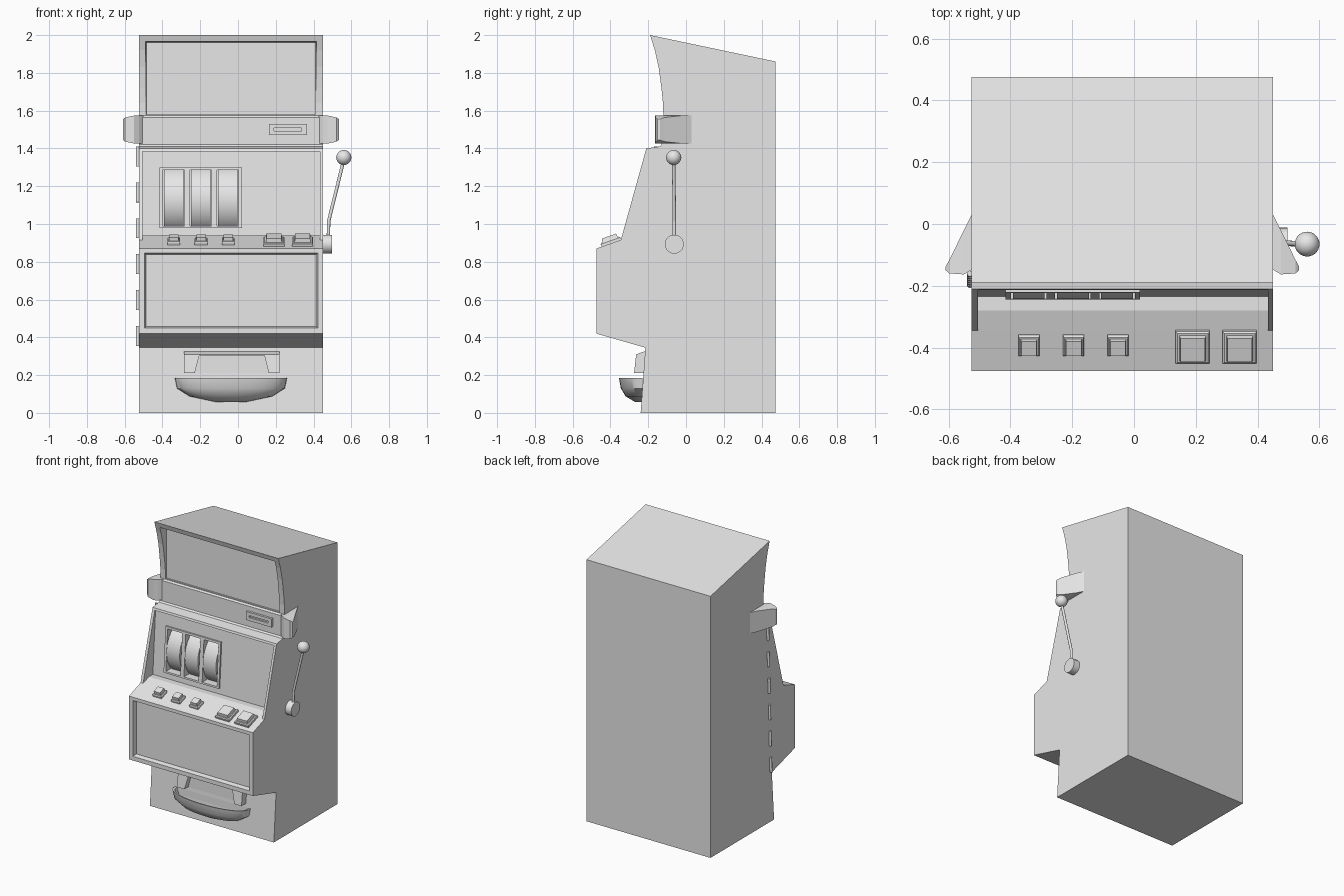
import bpy, bmesh, math
from mathutils import Vector, Matrix

default = bpy.data.objects.get("Cube")
if default:
    bpy.data.objects.remove(default)

grey = bpy.data.materials.new("plain grey")
grey.use_nodes = True
grey.diffuse_color = (0.8, 0.8, 0.8, 1)
grey.node_tree.nodes["Principled BSDF"].inputs["Base Color"].default_value = (0.8, 0.8, 0.8, 1)

LEFT, RIGHT = -0.525, 0.45       # cabinet sides
MID = (LEFT + RIGHT) / 2


def finish(name, bm, smooth=False):
    bmesh.ops.recalc_face_normals(bm, faces=bm.faces)
    mesh = bpy.data.meshes.new(name)
    bm.to_mesh(mesh)
    bm.free()
    mesh.materials.append(grey)
    obj = bpy.data.objects.new(name, mesh)
    bpy.context.collection.objects.link(obj)
    if smooth:
        bpy.ops.object.select_all(action="DESELECT")
        obj.select_set(True)
        bpy.context.view_layer.objects.active = obj
        bpy.ops.object.shade_smooth_by_angle(angle=math.radians(40))
    return obj


def loft(name, rings, smooth=False):
    """Closed solid through rings of equal point count."""
    bm = bmesh.new()
    loops = [[bm.verts.new(p) for p in ring] for ring in rings]
    for a, b in zip(loops, loops[1:]):
        for i in range(len(a)):
            j = (i + 1) % len(a)
            bm.faces.new((a[i], a[j], b[j], b[i]))
    bm.faces.new(loops[0])
    bm.faces.new(loops[-1])
    return finish(name, bm, smooth)


def prism(name, profile, x0, x1):
    """Side profile of (y, z) points extruded along x."""
    return loft(name, [[(x, y, z) for y, z in profile] for x in (x0, x1)])


def box(name, x0, x1, y0, y1, z0, z1):
    return prism(name, [(y0, z0), (y1, z0), (y1, z1), (y0, z1)], x0, x1)


def front_rect(x0, x1, y, z0, z1):
    return [(x0, y, z0), (x1, y, z0), (x1, y, z1), (x0, y, z1)]


def rod(name, p, q, r, sides=24):
    p, q = Vector(p), Vector(q)
    bm = bmesh.new()
    turn = (q - p).to_track_quat("Z", "Y").to_matrix().to_4x4()
    bmesh.ops.create_cone(bm, cap_ends=True, segments=sides, radius1=r, radius2=r,
                          depth=(q - p).length,
                          matrix=Matrix.Translation((p + q) / 2) @ turn)
    return finish(name, bm, True)


def carve(target, cutters):
    for cutter in cutters:
        mod = target.modifiers.new("carve", "BOOLEAN")
        mod.operation, mod.solver, mod.object = "DIFFERENCE", "EXACT", cutter
        bpy.context.view_layer.objects.active = target
        bpy.ops.object.modifier_apply(modifier=mod.name)


# Cabinet with curved header, sloped screen and overhanging belly
cabinet = prism("cabinet", [
    (0.475, 0), (0.475, 1.86), (-0.19, 2.0), (-0.165, 1.92), (-0.145, 1.83),
    (-0.13, 1.72), (-0.122, 1.64), (-0.12, 1.575), (-0.13, 1.565), (-0.13, 1.42),
    (-0.14, 1.41), (-0.21, 1.4), (-0.345, 0.9155), (-0.475, 0.87), (-0.475, 0.42),
    (-0.215, 0.345), (-0.24, 0)], LEFT, RIGHT)

header_cut = loft("header_cut", [front_rect(-0.5, 0.425, -0.3, 1.58, 1.975),
                                 front_rect(-0.485, 0.41, -0.108, 1.58, 1.96)])
screen_cut = prism("screen_cut", [
    (-0.205, 1.385), (-0.235, 0.938), (-0.28, 0.938), (-0.345, 0.9155),
    (-0.6, 1.0), (-0.6, 1.385)], -0.505, 0.433)
belly_cut = loft("belly_cut", [front_rect(-0.502, 0.43, -0.5, 0.443, 0.853),
                               front_rect(-0.487, 0.413, -0.445, 0.457, 0.838)])
reel_spans = [(-0.398, -0.283), (-0.255, -0.14), (-0.112, 0.003)]
window_cuts = [box("window_cut", a, b, -0.4, -0.09, 0.99, 1.285) for a, b in reel_spans]
carve(cabinet, [header_cut, screen_cut, belly_cut] + window_cuts)

# Raised border around the reel windows
reel_frame = prism("reel_frame", [(-0.2, 1.3), (-0.222, 1.3), (-0.244, 0.978), (-0.22, 0.978)],
                   -0.415, 0.02)
carve(reel_frame, window_cuts)
for cutter in [header_cut, screen_cut, belly_cut] + window_cuts:
    bpy.data.objects.remove(cutter)

# Reels
for a, b in reel_spans:
    rod("reel", (a + 0.006, -0.055, 1.125), (b - 0.006, -0.055, 1.125), 0.188, 64)

# Bill slot on the header band
slot = box("bill_slot", 0.165, 0.365, -0.145, -0.12, 1.47, 1.53)
slot_cut = box("slot_cut", 0.19, 0.337, -0.2, -0.132, 1.493, 1.507)
carve(slot, [slot_cut])
bpy.data.objects.remove(slot_cut)

# Side lamps, mirrored about the cabinet centre
for side, name in ((1, "left_lamp"), (-1, "right_lamp")):
    rings = []
    for x, y0, y1, h in ((0.425, -0.125, 0.03, 0.073), (0.45, -0.148, 0.03, 0.075),
                         (0.475, -0.163, -0.02, 0.074), (0.522, -0.16, -0.115, 0.064),
                         (0.534, -0.15, -0.138, 0.055)):
        px = MID + side * (x - MID)
        rings.append([(px, y0, 1.5 - h), (px, y1, 1.5 - h), (px, y1, 1.5 + h), (px, y0, 1.5 + h)])
    loft(name, rings)

# Buttons on the sloped shelf: stepped base and cap
tilt = math.atan(0.35)


def button(x, y, size):
    place = Matrix.Translation((x, y, 0.87 + (y + 0.475) * 0.35)) @ Matrix.Rotation(tilt, 4, "X")
    rings = []
    for scale, h in ((1, -0.01), (1, 0.014), (0.9, 0.02), (0.78, 0.02), (0.72, 0.04)):
        s = size * scale
        rings.append([place @ Vector((u * s, v * s, h))
                      for u, v in ((-1, -1), (1, -1), (1, 1), (-1, 1))])
    loft("button", rings)


for x in (-0.34, -0.195, -0.052):
    button(x, -0.39, 0.034)
for x in (0.19, 0.342):
    button(x, -0.395, 0.055)

# Pull lever
rod("lever_hub", (0.44, -0.062, 0.893), (0.497, -0.062, 0.893), 0.05, 32)
rod("lever_neck", (0.478, -0.062, 0.9), (0.48, -0.062, 1.02), 0.009)
rod("lever_arm", (0.48, -0.062, 1.015), (0.56, -0.065, 1.34), 0.009)
bm = bmesh.new()
bmesh.ops.create_uvsphere(bm, u_segments=32, v_segments=16, radius=0.04,
                          matrix=Matrix.Translation((0.56, -0.065, 1.352)))
finish("lever_knob", bm, True)

# Door hinges, leaning slightly forward towards the floor
for i in range(6):
    z = 0.355 + i * 0.19
    rod("hinge", (-0.531, -0.21 + z * 0.035, z), (-0.531, -0.21 + (z + 0.105) * 0.035, z + 0.105),
        0.009, 12)

# Payout hood with a flared opening
hood = prism("payout_hood", [(-0.2, 0.325), (-0.222, 0.325), (-0.264, 0.31), (-0.275, 0.21),
                             (-0.2, 0.21)], -0.287, 0.22)
hood_cut = loft("hood_cut", [[(-0.245, y, 0.15), (0.178, y, 0.15), (0.14, y, 0.303),
                              (-0.205, y, 0.303)] for y in (-0.35, -0.232)])
carve(hood, [hood_cut])
bpy.data.objects.remove(hood_cut)

# Hollow coin tray
rings = []
for z, w, d in ((0.075, 0.07, 0.03), (0.1, 0.19, 0.07), (0.135, 0.265, 0.1), (0.183, 0.283, 0.112),
                (0.185, 0.297, 0.125), (0.13, 0.285, 0.115), (0.088, 0.22, 0.09), (0.058, 0.08, 0.04)):
    ring = []
    for i in range(25):
        t = math.pi * i / 24
        ring.append((MID - w * math.cos(t), -0.23 - d * math.sin(t) ** 0.8, z))
    rings.append(ring)
loft("coin_tray", rings, True)
